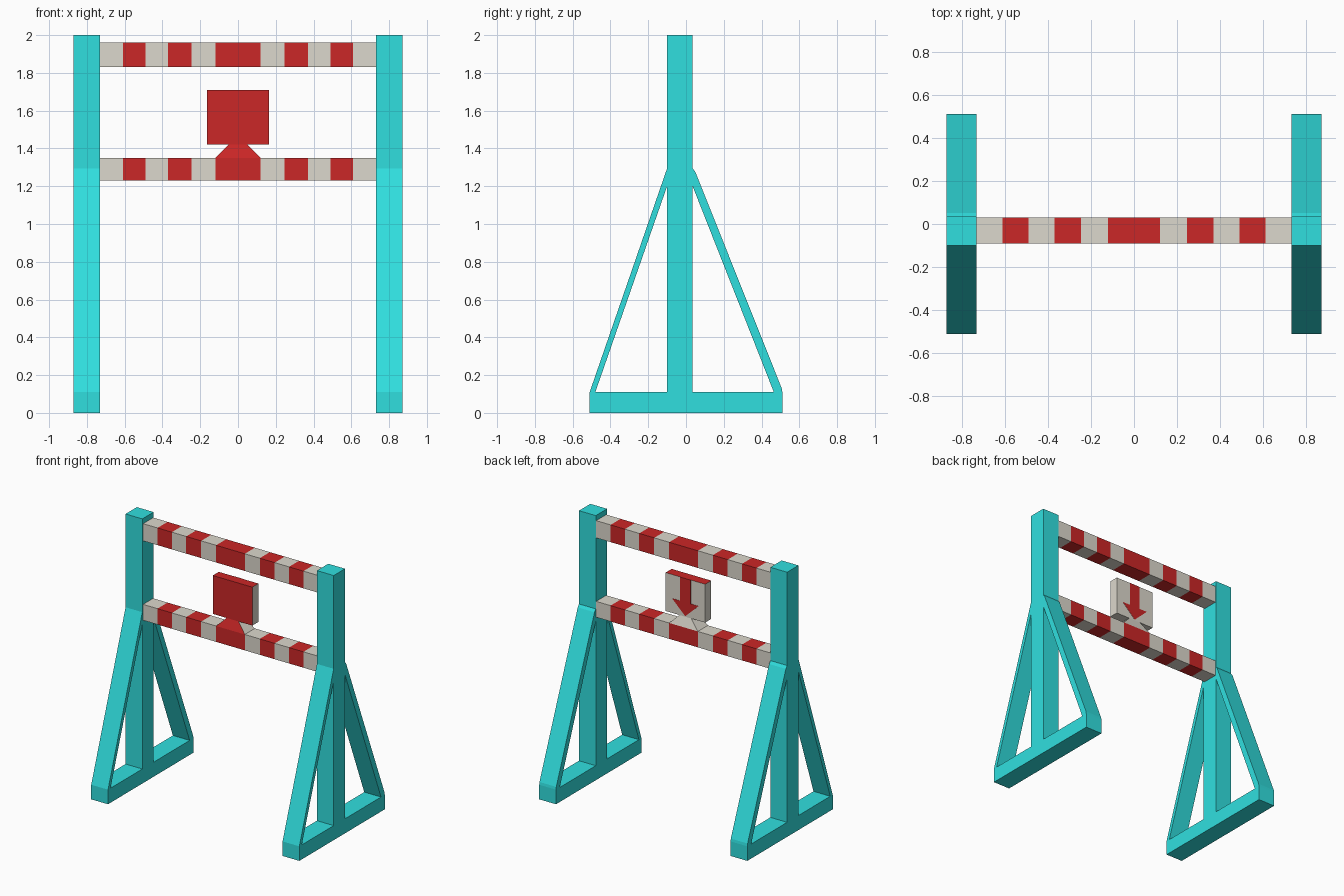
import bpy, bmesh

if "Cube" in bpy.data.objects:
    bpy.data.objects.remove(bpy.data.objects["Cube"])


def material(name, rgb):
    m = bpy.data.materials.new(name)
    m.diffuse_color = (*rgb, 1)
    m.use_nodes = True
    m.node_tree.nodes["Principled BSDF"].inputs["Base Color"].default_value = m.diffuse_color
    return m


CYAN = material("cyan_paint", (0.03, 0.74, 0.74))
RED = material("red_paint", (0.60, 0.02, 0.02))
WHITE = material("white_paint", (0.72, 0.69, 0.61))


def make(name, bm, mats):
    bmesh.ops.recalc_face_normals(bm, faces=bm.faces)
    me = bpy.data.meshes.new(name)
    bm.to_mesh(me)
    bm.free()
    for m in mats:
        me.materials.append(m)
    ob = bpy.data.objects.new(name, me)
    bpy.context.collection.objects.link(ob)
    return ob


def extrude(name, pts, place, d0, d1, mats):
    """Extrude a 2D profile between depths d0 and d1; place(a, b, d) gives xyz."""
    bm = bmesh.new()
    rings = [[bm.verts.new(place(a, b, d)) for a, b in pts] for d in (d0, d1)]
    n = len(pts)
    bm.faces.new(rings[0])
    bm.faces.new(rings[1])
    for i in range(n):
        j = (i + 1) % n
        bm.faces.new((rings[0][i], rings[0][j], rings[1][j], rings[1][i]))
    return make(name, bm, mats)


def side(a, b, d):
    return (d, a, b)


def front(a, b, d):
    return (a, d, b)


# Side frames: foot, post and two sloping braces, one set per side
profiles = {
    "foot": [(-.51, 0), (.51, 0), (.51, .11), (-.51, .11)],
    "post": [(-.10, .11), (.035, .11), (.035, 2), (-.10, 2)],
    "front_brace": [(-.51, .11), (-.48, .11), (-.10, 1.20), (-.10, 1.295)],
    "back_brace": [(.465, .11), (.51, .11), (.507, .13), (.05, 1.275),
                   (.035, 1.295), (.035, 1.20)],
}
for label, s in (("left", -1), ("right", 1)):
    for part, pts in profiles.items():
        extrude(f"{label}_{part}", pts, side, s * .73, s * .87, [CYAN])

# Striped crossbars: square section swept through the stripe boundaries
half = [.12, .245, .37, .49, .61, .73]
xs = [-x for x in reversed(half)] + half


def striped_bar(name, z0, z1):
    bm = bmesh.new()
    rings = [[bm.verts.new((x, y, z)) for y, z in
              ((-.09, z0), (.03, z0), (.03, z1), (-.09, z1))] for x in xs]
    bm.faces.new(rings[0])
    bm.faces.new(rings[-1])
    for i in range(len(xs) - 1):
        for k in range(4):
            m = (k + 1) % 4
            f = bm.faces.new((rings[i][k], rings[i][m],
                              rings[i + 1][m], rings[i + 1][k]))
            f.material_index = i % 2
    make(name, bm, [WHITE, RED])


striped_bar("upper_bar", 1.83, 1.96)
striped_bar("lower_bar", 1.23, 1.35)

# Sign board: red front and top, white elsewhere
board = extrude("sign_board", [(-.165, 1.42), (.165, 1.42), (.165, 1.71), (-.165, 1.71)],
                front, -.065, .007, [WHITE, RED])
for p in board.data.polygons:
    if p.normal.y < -.5 or p.normal.z > .5:
        p.material_index = 1

# Down arrow on the back of the board
extrude("sign_arrow", [(-.045, 1.71), (.045, 1.71), (.045, 1.53), (.11, 1.53),
                       (0, 1.425), (-.11, 1.53), (-.045, 1.53)],
        front, .005, .009, [RED])

# Tapered bracket between lower bar and sign
bm = bmesh.new()
low = [bm.verts.new((x, y, 1.35)) for x, y in
       ((-.12, -.09), (.12, -.09), (.12, .03), (-.12, .03))]
top = [bm.verts.new((x, y, 1.42)) for x, y in
       ((-.05, -.065), (.05, -.065), (.05, .007), (-.05, .007))]
bm.faces.new(low)
bm.faces.new(top)
for i in range(4):
    j = (i + 1) % 4
    bm.faces.new((low[i], low[j], top[j], top[i]))
bracket = make("sign_bracket", bm, [WHITE, RED])
for p in bracket.data.polygons:
    if p.normal.y < -.5:
        p.material_index = 1
